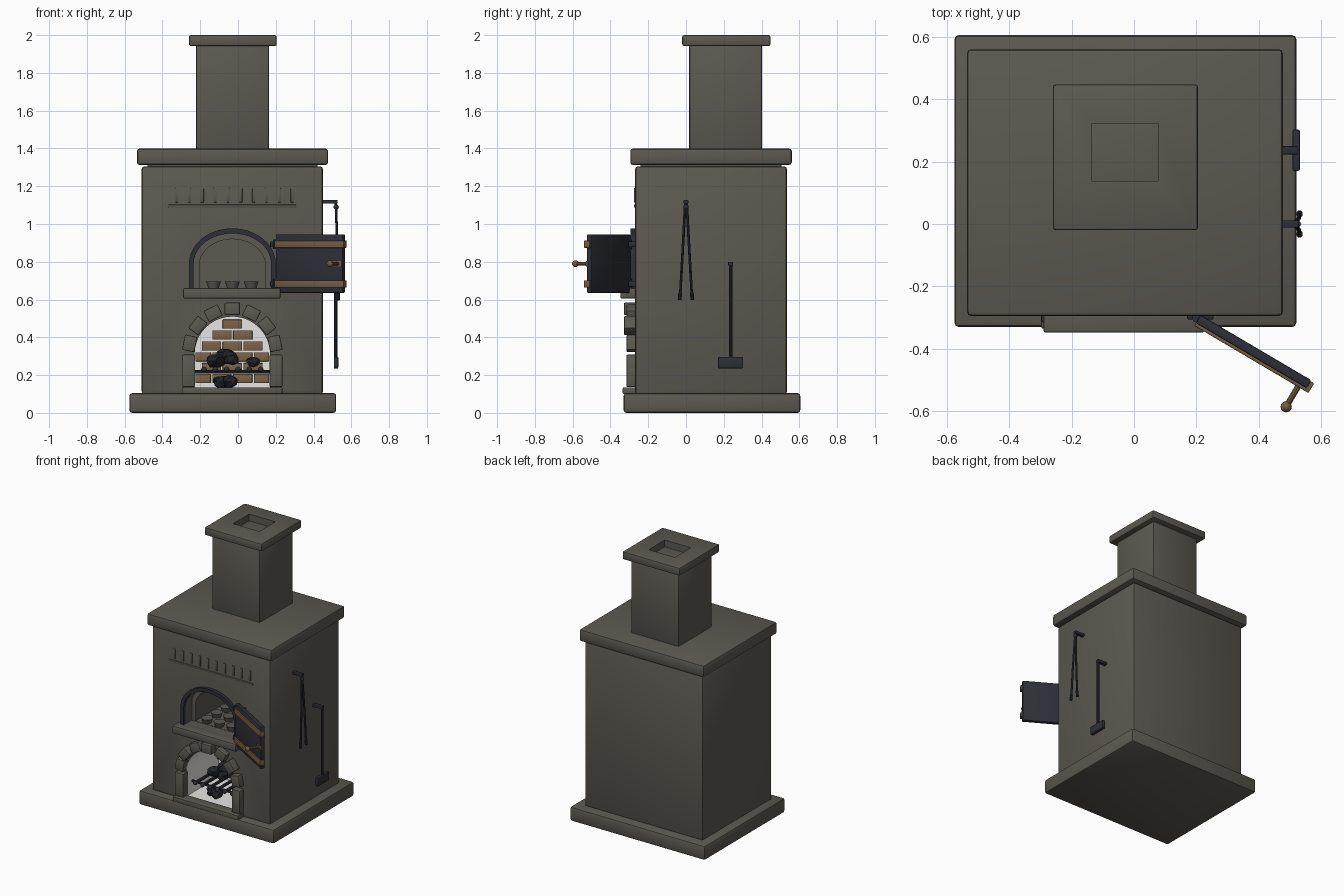
import bpy, bmesh, math, random
from mathutils import Matrix, Vector

random.seed(4)
if "Cube" in bpy.data.objects:
    bpy.data.objects.remove(bpy.data.objects["Cube"], do_unlink=True)


def material(name, rgb):
    m = bpy.data.materials.new(name)
    m.use_nodes = True
    m.diffuse_color = (*rgb, 1)
    m.node_tree.nodes["Principled BSDF"].inputs["Base Color"].default_value = (*rgb, 1)
    return m


STONE = material("dark stone", (0.108, 0.1, 0.083))
IRON = material("black iron", (0.027, 0.028, 0.038))
BRASS = material("dull brass", (0.17, 0.108, 0.055))
BRICK = material("tan brick", (0.2, 0.127, 0.065))
COAL = material("coal", (0.016, 0.017, 0.022))
PLASTER = material("pale plaster", (0.85, 0.84, 0.82))
CX = -0.03  # centre line of the openings


def finish(name, bm, mat, smooth=True):
    bmesh.ops.recalc_face_normals(bm, faces=bm.faces[:])
    mesh = bpy.data.meshes.new(name)
    bm.to_mesh(mesh)
    bm.free()
    ob = bpy.data.objects.new(name, mesh)
    bpy.context.collection.objects.link(ob)
    mesh.materials.append(mat)
    if smooth:
        shade(ob)
    return ob


def activate(ob):
    bpy.ops.object.select_all(action='DESELECT')
    ob.select_set(True)
    bpy.context.view_layer.objects.active = ob


def shade(ob):
    activate(ob)
    bpy.ops.object.shade_smooth_by_angle(angle=math.radians(35))


def box(name, x, y, z, mat, bevel=0.006, matrix=None):
    bm = bmesh.new()
    size = [b - a for a, b in (x, y, z)]
    mid = [(a + b) / 2 for a, b in (x, y, z)]
    bmesh.ops.create_cube(bm, size=1, matrix=Matrix.Translation(mid) @ Matrix.Diagonal((*size, 1)))
    if bevel:
        bmesh.ops.bevel(bm, geom=bm.edges[:], offset=bevel, segments=2, profile=0.5, affect='EDGES')
    if matrix:
        bm.transform(matrix)
    return finish(name, bm, mat)


def rod(name, p, q, r, mat, sides=10, r2=None):
    p, q = Vector(p), Vector(q)
    turn = (q - p).to_track_quat('Z', 'Y').to_matrix().to_4x4()
    bm = bmesh.new()
    bmesh.ops.create_cone(bm, cap_ends=True, segments=sides, radius1=r, radius2=r2 or r,
                          depth=(q - p).length, matrix=Matrix.Translation((p + q) / 2) @ turn)
    return finish(name, bm, mat)


def ball(name, centre, r, mat):
    bm = bmesh.new()
    bmesh.ops.create_uvsphere(bm, u_segments=12, v_segments=8, radius=r, matrix=Matrix.Translation(centre))
    return finish(name, bm, mat)


def arch(name, half, floor, spring, rise, y0, y1, mat, steps=20):
    """Solid arched block extruded along y."""
    pts = [(CX + half, floor)]
    for i in range(steps + 1):
        a = math.pi * i / steps
        pts.append((CX + half * math.cos(a), spring + rise * math.sin(a)))
    pts.append((CX - half, floor))
    bm = bmesh.new()
    face = bm.faces.new([bm.verts.new((x, y0, z)) for x, z in pts])
    out = bmesh.ops.extrude_face_region(bm, geom=[face])
    bmesh.ops.translate(bm, vec=(0, y1 - y0, 0), verts=[v for v in out["geom"] if isinstance(v, bmesh.types.BMVert)])
    return finish(name, bm, mat, False)


def cut(ob, cutter):
    cutter.hide_render = True
    mod = ob.modifiers.new("cut", 'BOOLEAN')
    mod.operation, mod.solver, mod.object = 'DIFFERENCE', 'EXACT', cutter
    activate(ob)
    bpy.ops.object.modifier_apply(modifier=mod.name)
    bpy.data.objects.remove(cutter, do_unlink=True)
    shade(ob)


# Masonry mass
box("base_slab", (-0.575, 0.52), (-0.33, 0.605), (0, 0.105), STONE, 0.015)
body = box("stove_body", (-0.51, 0.45), (-0.27, 0.535), (0.1, 1.305), STONE, 0.015)
box("neck", (-0.48, 0.42), (-0.24, 0.505), (1.29, 1.33), STONE, 0)
box("mantel_slab", (-0.535, 0.477), (-0.295, 0.56), (1.312, 1.4), STONE, 0.015)
box("chimney", (-0.222, 0.165), (0.017, 0.403), (1.39, 1.95), STONE, 0.01)
cap = box("chimney_cap", (-0.26, 0.205), (-0.02, 0.447), (1.942, 2), STONE, 0.01)
cut(cap, box("flue_cutter", (-0.135, 0.077), (0.137, 0.322), (1.9, 2.1), STONE, 0))

# Oven and firebox openings
cut(body, arch("oven_cutter", 0.205, 0.66, 0.79, 0.16, -0.4, -0.2, STONE))
cut(body, arch("oven_back_cutter", 0.175, 0.662, 0.78, 0.14, -0.3, 0.15, STONE))
cut(body, arch("firebox_cutter", 0.2, 0.13, 0.31, 0.2, -0.4, 0.1, STONE))
body.data.materials.append(PLASTER)
for f in body.data.polygons:
    c = f.center
    if -0.268 < c.y < 0.15 and 0.12 < c.z < 0.52 and abs(c.x - CX) < 0.21:
        f.material_index = 1

# Oven surround, shelf and loaves
frame = arch("oven_frame", 0.23, 0.655, 0.79, 0.187, -0.295, -0.26, IRON)
cut(frame, arch("frame_cutter", 0.205, 0.6, 0.79, 0.16, -0.4, -0.1, IRON))
box("oven_shelf", (-0.29, 0.225), (-0.348, -0.26), (0.605, 0.662), STONE, 0.008)
for row in range(3):
    for col in range(3):
        x, y = CX + 0.1 * (col - 1), -0.17 + 0.11 * row
        rod("loaf", (x, y, 0.66), (x, y, 0.695), 0.028, STONE, 14, 0.04)

# Firebox surround
box("hearth_step", (-0.297, 0.235), (-0.335, -0.255), (0.1, 0.135), STONE)
for side in (-1, 1):
    x = CX + side * 0.231
    box("pillar_stone", (x - 0.034, x + 0.034), (-0.315, -0.25), (0.137, 0.308), STONE)
for i in range(7):
    turn = Matrix.Translation((CX, 0, 0.32)) @ Matrix.Rotation(math.radians(-78 + 26 * i), 4, 'Y')
    front = -0.328 if i % 2 else -0.315
    box("arch_stone", (-0.041, 0.041), (front, -0.25), (0.198, 0.264), STONE, 0.006, turn)

# Brick back wall, trimmed to the arch
for row in range(6):
    z = 0.182 + 0.0575 * row
    reach = math.sqrt(0.195 ** 2 - max(0, z + 0.024 - 0.31) ** 2)
    for k in range(-2, 3):
        mid = 0.11 * k + (0 if row % 2 else 0.055)
        x0, x1 = max(mid - 0.051, -reach), min(mid + 0.051, reach)
        if x1 - x0 > 0.035:
            box("back_brick", (CX + x0, CX + x1), (0.075, 0.105), (z - 0.024, z + 0.024), BRICK, 0.003)

# Fire grate and coals
for i in range(6):
    x = CX - 0.15 + 0.06 * i
    rod("grate_bar", (x, -0.24, 0.23), (x, 0.07, 0.23), 0.011, IRON, 8)
    ball("grate_bar_end", (x, -0.24, 0.23), 0.015, IRON)
rod("grate_cross_bar", (CX - 0.2, -0.2, 0.218), (CX + 0.2, -0.2, 0.218), 0.009, IRON, 8)


def coal(x, y, z, r):
    bm = bmesh.new()
    bmesh.ops.create_icosphere(bm, subdivisions=2, radius=r)
    for v in bm.verts:
        v.co *= random.uniform(0.8, 1.15)
        v.co.z *= 0.75
    bm.transform(Matrix.Translation((x, y, z)))
    finish("coal_lump", bm, COAL, False)


for x, y, z, r in [(-0.12, -0.1, 0.275, 0.05), (-0.06, -0.06, 0.3, 0.055), (-0.03, -0.13, 0.28, 0.04),
                   (0.08, -0.1, 0.27, 0.035), (-0.09, -0.16, 0.165, 0.045), (-0.04, -0.18, 0.165, 0.045)]:
    coal(x, y, z, r)

# Open iron door, laid out from its hinge
hinge = Matrix.Translation((0.205, -0.305, 0)) @ Matrix.Rotation(math.radians(-30.5), 4, 'Z')
box("oven_door", (0, 0.412), (-0.014, 0.016), (0.635, 0.945), IRON, 0.006, hinge)
for z in (0.683, 0.893):
    box("door_strap", (0, 0.424), (-0.024, -0.008), (z - 0.019, z + 0.019), BRASS, 0.003, hinge)
    box("strap_end", (0.405, 0.424), (-0.024, 0.012), (z - 0.019, z + 0.019), BRASS, 0.003, hinge)
    rod("door_hinge", (0.2, -0.3, z - 0.025), (0.2, -0.3, z + 0.025), 0.015, IRON)
    box("hinge_leaf", (0.17, 0.255), (-0.305, -0.265), (z - 0.015, z + 0.015), IRON, 0.003)
box("handle_plate", (0.355, 0.41), (-0.022, -0.01), (0.775, 0.805), BRASS, 0.003, hinge)
rod("handle_stem", hinge @ Vector((0.385, -0.01, 0.79)), hinge @ Vector((0.385, -0.095, 0.79)), 0.01, BRASS)
ball("handle_knob", hinge @ Vector((0.385, -0.098, 0.79)), 0.018, BRASS)

# Carved band of plain upright notches over a ledge
box("frieze_ledge", (-0.37, 0.31), (-0.276, -0.26), (1.088, 1.102), STONE, 0.002)
for i in range(10):
    x = -0.325 + 0.068 * i
    box("frieze_notch", (x - 0.008, x + 0.008), (-0.276, -0.26), (1.115, 1.19), STONE, 0.002)

# Tongs and shovel hung on the side wall
box("tongs_hook", (0.44, 0.527), (-0.012, 0.012), (1.108, 1.128), IRON, 0.003)
ball("tongs_pivot", (0.52, 0, 1.09), 0.014, IRON)
for side in (-1, 1):
    rod("tongs_arm", (0.518, side * 0.004, 1.11), (0.527, side * 0.018, 0.85), 0.007, IRON)
    rod("tongs_leg", (0.527, side * 0.018, 0.85), (0.53, side * 0.032, 0.6), 0.007, IRON)
    rod("tongs_tip", (0.53, side * 0.034, 0.597), (0.53, side * 0.03, 0.64), 0.01, IRON)
box("shovel_hook", (0.44, 0.525), (0.223, 0.249), (0.78, 0.8), IRON, 0.003)
rod("shovel_handle", (0.517, 0.236, 0.8), (0.517, 0.236, 0.28), 0.009, IRON)
box("shovel_blade", (0.507, 0.531), (0.17, 0.302), (0.235, 0.297), IRON, 0.005)
